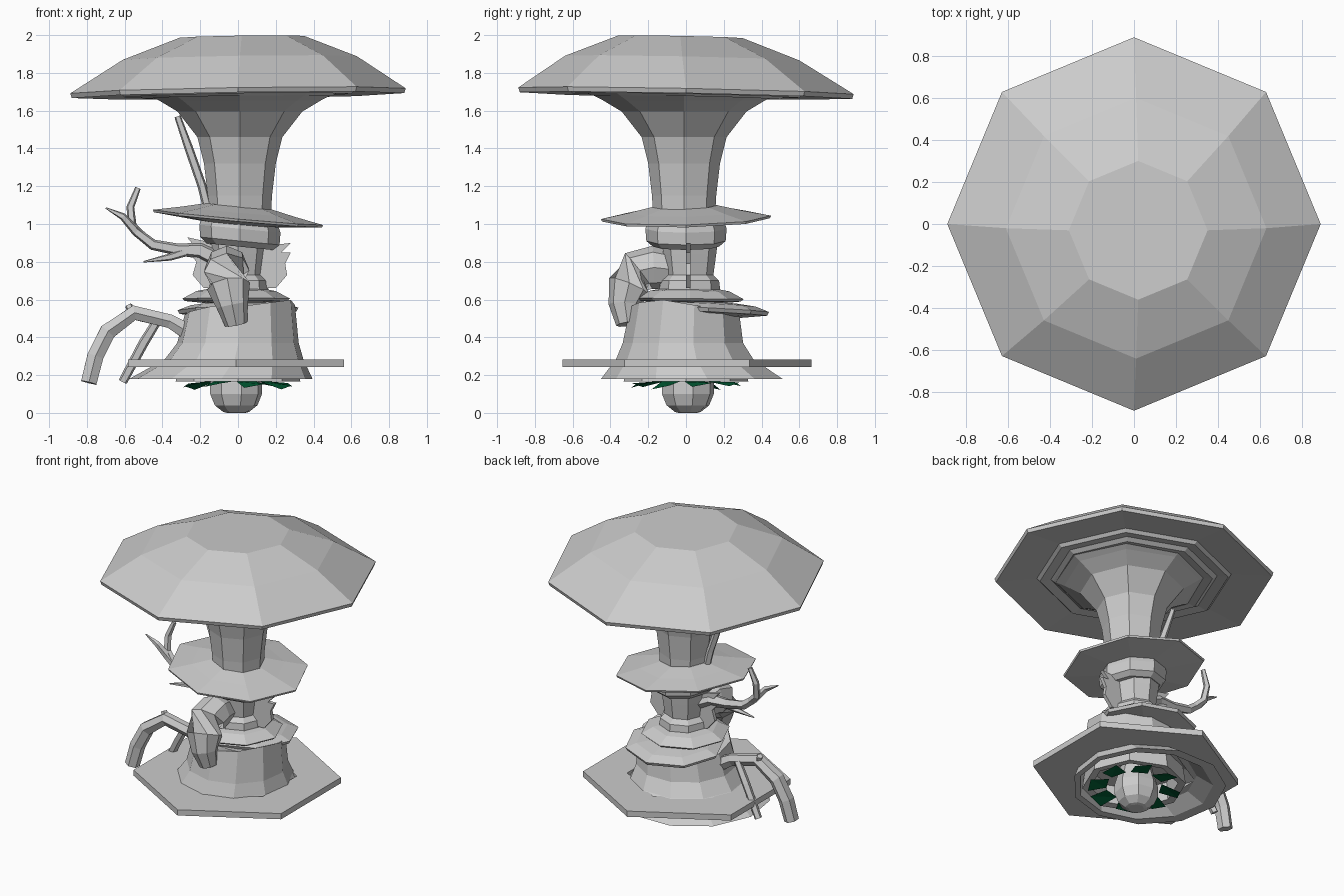
import bpy, bmesh, math, random
from mathutils import Vector

random.seed(4)


def make(name, verts, faces, mat=None):
    mesh = bpy.data.meshes.new(name)
    mesh.from_pydata(verts, [], faces)
    bm = bmesh.new()
    bm.from_mesh(mesh)
    bmesh.ops.recalc_face_normals(bm, faces=bm.faces)
    bm.to_mesh(mesh)
    bm.free()
    ob = bpy.data.objects.new(name, mesh)
    bpy.context.collection.objects.link(ob)
    if mat:
        mesh.materials.append(mat)
    return ob


def skin(name, rings, caps=True, closed=False):
    n = len(rings[0])
    verts = [v for r in rings for v in r]
    faces = []
    count = len(rings)
    for i in range(count if closed else count - 1):
        a, b = i * n, ((i + 1) % count) * n
        for j in range(n):
            k = (j + 1) % n
            faces.append((a + j, a + k, b + k, b + j))
    if caps and not closed:
        faces += [tuple(range(n))[::-1], tuple(range((count - 1) * n, count * n))]
    return make(name, verts, faces)


def lathe(name, profile, n=8, center=(0, 0), tilt=(0, 0), phase=0, caps=True, closed=False):
    """profile: (radius, z) with optional centre offset x, y"""
    rings = []
    for p in profile:
        r, z = p[:2]
        ox, oy = p[2:] if len(p) == 4 else (0, 0)
        ring = []
        for j in range(n):
            a = phase + 2 * math.pi * j / n
            x, y = r * math.cos(a) + ox, r * math.sin(a) + oy
            ring.append((x + center[0], y + center[1], z + tilt[0] * x + tilt[1] * y))
        rings.append(ring)
    return skin(name, rings, caps, closed)


def tube(name, path, n=6):
    """path: (x, y, z, radius)"""
    pts = [Vector(p[:3]) for p in path]
    rings = []
    for i, p in enumerate(pts):
        t = (pts[min(i + 1, len(pts) - 1)] - pts[max(i - 1, 0)]).normalized()
        ref = Vector((0, 1, 0)) if abs(t.y) < 0.6 and abs(t.x) > 0.05 else Vector((1, 0, 0))
        u = (ref - t * ref.dot(t)).normalized()
        w = t.cross(u)
        if rings and w.dot(last) < 0:
            u, w = -u, -w
        last = w
        rings.append([p + path[i][3] * (math.cos(2 * math.pi * j / n) * u + math.sin(2 * math.pi * j / n) * w)
                      for j in range(n)])
    return skin(name, rings)


# Large cap with stepped underside
lathe("large_cap", [(0.33, 1.99, 0.02, -0.03), (0.62, 1.878, 0.01, -0.02), (0.888, 1.705), (0.88, 1.68),
                    (0.62, 1.70), (0.6, 1.68), (0.53, 1.69), (0.5, 1.67), (0.3, 1.7)], tilt=(0.015, -0.02))

# Upper flaring stem
lathe("upper_stem", [(0.16, 0.96), (0.17, 1.15), (0.19, 1.32), (0.225, 1.46), (0.33, 1.595),
                     (0.43, 1.655), (0.5, 1.69)], center=(0.01, -0.01))

# Middle disc and the collar under it
lathe("middle_disc", [(0.17, 1.095), (0.3, 1.065), (0.45, 1.035), (0.445, 1.022), (0.2, 1.0)],
      tilt=(-0.09, 0.02))
lathe("collar", [(0.2, 1.02), (0.215, 0.975), (0.21, 0.91), (0.175, 0.88), (0.12, 0.88)],
      center=(0.01, 0), tilt=(-0.1, 0))

# Lower stem
lathe("lower_stem", [(0.15, 0.92), (0.14, 0.84), (0.125, 0.73), (0.155, 0.7), (0.16, 0.66), (0.17, 0.5)],
      center=(0.0, 0.02))

# Two small shelf discs
lathe("small_disc", [(0.13, 0.66), (0.21, 0.645), (0.285, 0.605), (0.27, 0.592), (0.15, 0.58)],
      center=(-0.01, 0.02), tilt=(0, -0.01))
lathe("back_shelf", [(0.16, 0.585), (0.25, 0.575), (0.32, 0.55), (0.31, 0.53), (0.16, 0.51)],
      center=(0.0, 0.12), tilt=(0.02, -0.05))

# Flared stump, slanted on top and hollow below
stump = lathe("stump", [(0.2, 0.52, 0.02, 0), (0.295, 0.545, 0.01, 0.0), (0.325, 0.37, 0, -0.01), (0.37, 0.285, -0.02, 0.0),
                        (0.49, 0.18, -0.09, 0.04), (0.43, 0.18, -0.07, 0.03), (0.32, 0.29), (0.12, 0.3)],
              n=11, phase=0.15)
for v in stump.data.vertices:
    if v.co.z > 0.5:
        v.co.z += 0.13 * v.co.x - 0.1 * v.co.y + random.uniform(-0.02, 0.02)

# Hexagonal plate around the stump
lathe("hex_plate", [(0.66, 0.283), (0.66, 0.243), (0.38, 0.243), (0.38, 0.283)], n=6,
      phase=math.pi / 2, center=(-0.01, 0.005), closed=True)

# Rings and bulb under the stump
lathe("under_ring", [(0.33, 0.165), (0.31, 0.3), (0.27, 0.3), (0.28, 0.17)], closed=True)
lathe("root_bulb", [(0.1, 0.3), (0.14, 0.16), (0.14, 0.1), (0.115, 0.04), (0.07, 0.005), (0.05, 0.0)],
      center=(-0.01, 0.01), phase=0.2)

# Green leaves around the bulb
green = bpy.data.materials.new("leaf_green")
green.diffuse_color = (0.0, 0.11, 0.035, 1)
for i in range(8):
    a = 2 * math.pi * i / 8 + 0.25
    c, s = Vector((math.cos(a), math.sin(a), 0)), Vector((-math.sin(a), math.cos(a), 0))
    drop = random.uniform(0.12, 0.145)
    up = Vector((0, 0, 1))
    inner, outer = 0.17 * c + 0.165 * up, 0.29 * c + drop * up
    make(f"leaf_{i}", [inner - 0.05 * s, inner + 0.06 * s, outer + 0.07 * s + 0.02 * up, outer - 0.04 * s],
         [(0, 1, 2), (0, 2, 3)], green)

# Curved horn drooping at the front
tube("front_horn", [(-0.06, -0.08, 0.76, 0.10), (-0.06, -0.17, 0.77, 0.115), (-0.06, -0.25, 0.75, 0.12),
                    (-0.05, -0.30, 0.67, 0.115), (-0.03, -0.325, 0.57, 0.085), (-0.01, -0.31, 0.47, 0.06)], 8)

# Forked branch on the left
tube("branch", [(-0.08, 0, 0.80, 0.05), (-0.2, 0, 0.86, 0.045), (-0.32, 0, 0.865, 0.033),
                (-0.45, 0, 0.89, 0.03), (-0.54, 0, 0.96, 0.025), (-0.61, -0.02, 1.04, 0.02), (-0.7, -0.02, 1.085, 0.004)], 5)
tube("branch_upper_fork", [(-0.5, 0, 0.93, 0.025), (-0.56, 0.02, 0.99, 0.025), (-0.57, 0.04, 1.09, 0.022),
                           (-0.53, 0.05, 1.19, 0.016)], 5)
tube("branch_lower_fork", [(-0.25, 0, 0.86, 0.025), (-0.36, -0.03, 0.825, 0.02), (-0.5, -0.04, 0.8, 0.004)], 5)

# Arched roots on the left
tube("arched_root", [(-0.25, 0, 0.42, 0.05), (-0.36, 0, 0.485, 0.042), (-0.55, -0.01, 0.53, 0.045),
                     (-0.69, -0.02, 0.43, 0.05), (-0.755, -0.03, 0.3, 0.05), (-0.79, -0.04, 0.16, 0.048)])
tube("thin_root", [(-0.42, 0.03, 0.5, 0.025), (-0.5, 0.05, 0.37, 0.028), (-0.61, 0.07, 0.165, 0.025)], 5)
tube("root_knot", [(-0.56, 0.0, 0.53, 0.025), (-0.58, 0.01, 0.57, 0.02)], 5)

# Thin vine beside the upper stem
tube("vine", [(-0.16, 0, 1.08, 0.025), (-0.19, 0, 1.2, 0.025), (-0.26, 0, 1.4, 0.024), (-0.32, 0, 1.57, 0.018)], 5)

# Jagged frills growing out of the lower stem
right = [(0.08, 0.66), (0.2, 0.66), (0.26, 0.73), (0.25, 0.79), (0.28, 0.85), (0.23, 0.85), (0.28, 0.9),
         (0.2, 0.89), (0.08, 0.86)]
left = [(-0.08, 0.66), (-0.18, 0.66), (-0.24, 0.73), (-0.22, 0.8), (-0.27, 0.86), (-0.22, 0.87),
        (-0.27, 0.93), (-0.18, 0.91), (-0.08, 0.86)]
for name, outline in (("right_frill", right), ("left_frill", left)):
    n = len(outline)
    verts = [(x, y, z) for y in (0.0, 0.025) for x, z in outline]
    sides = [(j, (j + 1) % n, n + (j + 1) % n, n + j) for j in range(n)]
    make(name, verts, sides + [tuple(range(n)), tuple(range(n, 2 * n))])
